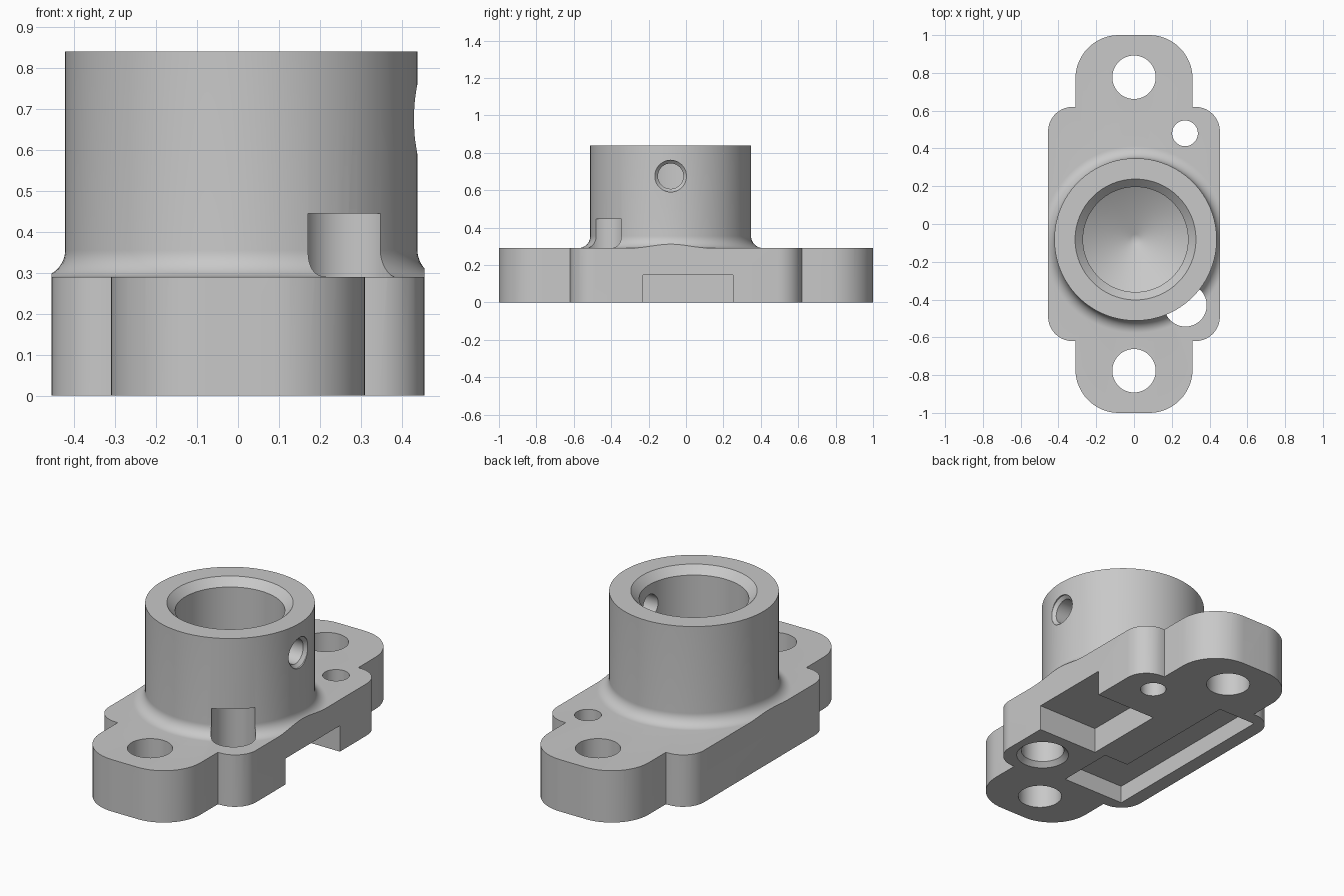
import bpy, bmesh, math
from mathutils import Matrix

if "Cube" in bpy.data.objects:
    bpy.data.objects.remove(bpy.data.objects["Cube"])

grey = bpy.data.materials.new("machined_grey")
grey.diffuse_color = (0.58, 0.58, 0.58, 1)
grey.use_nodes = True
grey.node_tree.nodes["Principled BSDF"].inputs["Base Color"].default_value = grey.diffuse_color
BX, BY = 0.008, -0.082          # boss axis


def arc(cx, cy, r, a0, a1, n=12):
    return [(cx + r * math.cos(math.radians(a0 + (a1 - a0) * i / n)),
             cy + r * math.sin(math.radians(a0 + (a1 - a0) * i / n))) for i in range(n + 1)]


def finish(bm, name):
    bmesh.ops.remove_doubles(bm, verts=bm.verts, dist=1e-5)
    bmesh.ops.recalc_face_normals(bm, faces=bm.faces)
    me = bpy.data.meshes.new(name)
    bm.to_mesh(me)
    bm.free()
    me.materials.append(grey)
    ob = bpy.data.objects.new(name, me)
    bpy.context.collection.objects.link(ob)
    return ob


def prism(name, outline, z0, z1):
    bm = bmesh.new()
    face = bm.faces.new([bm.verts.new((x, y, z0)) for x, y in outline])
    res = bmesh.ops.extrude_face_region(bm, geom=[face])
    bmesh.ops.translate(bm, vec=(0, 0, z1 - z0),
                        verts=[g for g in res["geom"] if isinstance(g, bmesh.types.BMVert)])
    return finish(bm, name)


def lathe(name, profile, x, y, steps=64, closed=False, matrix=None):
    """Revolve an (r, z) profile about z."""
    bm = bmesh.new()
    vs = [bm.verts.new((r, 0, z)) for r, z in profile]
    es = [bm.edges.new(p) for p in zip(vs, vs[1:])]
    if closed:
        es.append(bm.edges.new((vs[-1], vs[0])))
    bmesh.ops.spin(bm, geom=vs + es, cent=(0, 0, 0), axis=(0, 0, 1),
                   angle=2 * math.pi, steps=steps, use_merge=True)
    bmesh.ops.transform(bm, verts=bm.verts,
                        matrix=matrix or Matrix.Translation((x, y, 0)))
    return finish(bm, name)


def cut(body, cutter):
    mod = body.modifiers.new("cut", "BOOLEAN")
    mod.operation, mod.solver, mod.object = "DIFFERENCE", "EXACT", cutter
    bpy.context.view_layer.objects.active = body
    bpy.ops.object.modifier_apply(modifier=mod.name)
    bpy.data.objects.remove(cutter)


# flange outline: one quarter, mirrored twice
q = arc(0.325, 0.49, 0.13, 0, 90, 10) + [(0.31, 0.62)] + arc(0.08, 0.77, 0.23, 0, 90, 16)
half = q + [(-x, y) for x, y in reversed(q)]
outline = half + [(-x, -y) for x, y in half]
body = prism("flanged_boss", outline, 0, 0.95)

# turn away everything outside the boss, leaving flange and root fillet
R = 0.065
root = arc(0.43 + R, 0.29 + R, R, 270, 180, 12)
cut(body, lathe("boss_cutter", [(1.6, 0.29)] + root +
                [(0.43, 0.84), (0, 0.84), (0, 1.1), (1.6, 1.1)], BX, BY, 96, True))

# blind bore with chamfered mouth and drill point
cut(body, lathe("bore_cutter", [(0, 0.205), (0.028, 0.21), (0.278, 0.36), (0.278, 0.798),
                                (0.34, 0.86), (0, 0.86)], BX, BY, 96))

# flange holes
for x, y, r in ((0, 0.777, 0.115), (0, -0.777, 0.115), (0.27, 0.48, 0.068)):
    cut(body, lathe("hole_cutter", [(0, -0.1), (r, -0.1), (r, 0.4), (0, 0.4)], x, y, 48))

# chamfered hole that bites into the boss
cut(body, lathe("relief_cutter", [(0, -0.02), (0.158, -0.02), (0.113, 0.025),
                                  (0.113, 0.445), (0, 0.445)], 0.272, -0.43, 48))

# countersunk cross hole on the +x side
side = Matrix.Translation((0, BY, 0.675)) @ Matrix.Rotation(math.pi / 2, 4, "Y")
cut(body, lathe("cross_hole_cutter", [(0, 0.12), (0.068, 0.12), (0.068, 0.413),
                                      (0.085, 0.43), (0.085, 0.6), (0, 0.6)],
                0, 0, 48, matrix=side))

# underside pockets: open side slot and L-shaped recess
cut(body, prism("slot_cutter", [(0.077, -0.23), (0.6, -0.23), (0.6, 0.25), (0.077, 0.25)],
                -0.1, 0.145))
cut(body, prism("recess_cutter", [(-0.373, -0.55), (0.015, -0.55), (0.015, -0.22),
                                  (-0.138, -0.22), (-0.138, 0.545), (-0.373, 0.545)],
                -0.1, 0.1))

body.select_set(True)
bpy.context.view_layer.objects.active = body
bpy.ops.object.shade_smooth_by_angle(angle=math.radians(30))
